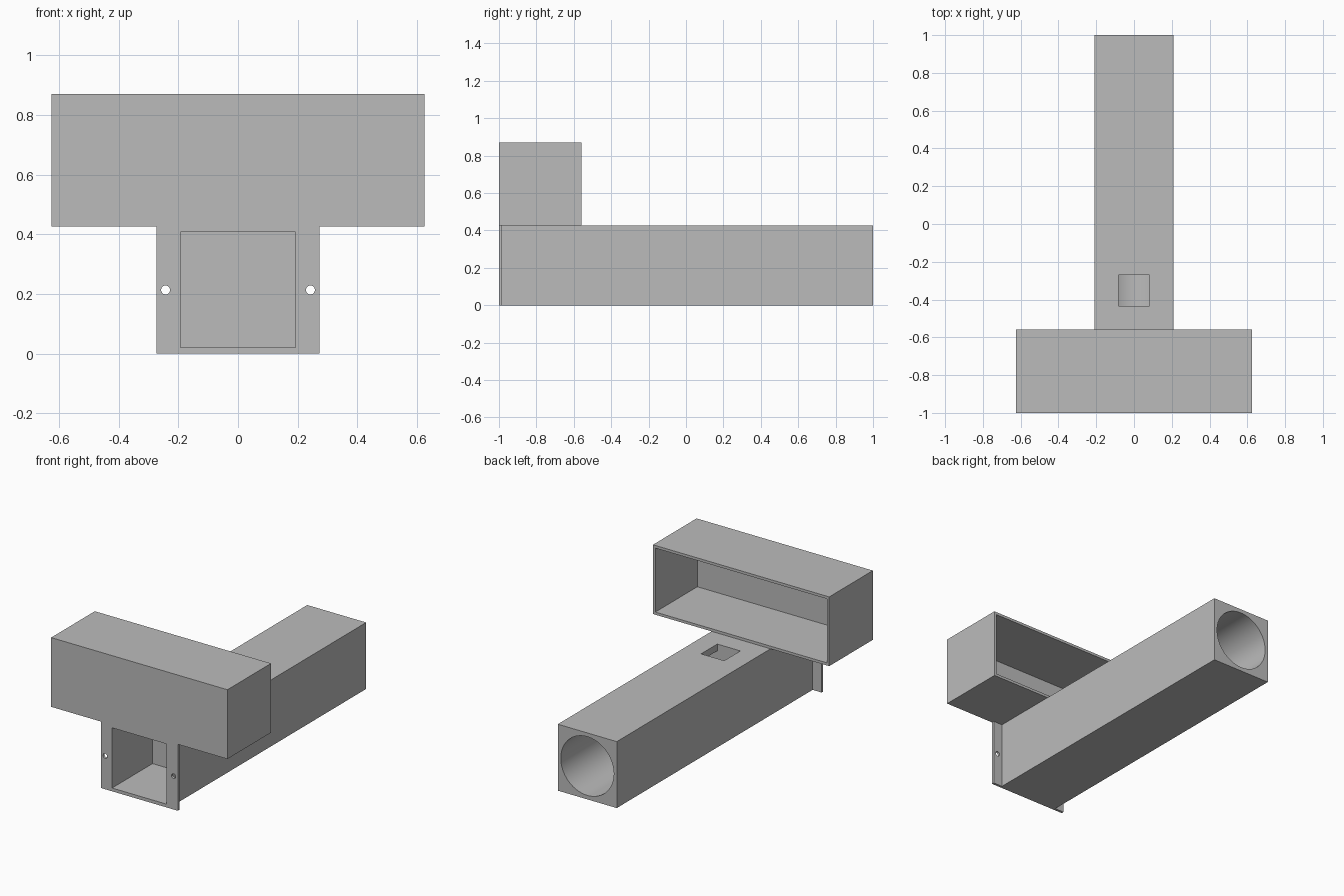
import bpy, bmesh, math
from mathutils import Matrix

if "Cube" in bpy.data.objects:
    bpy.data.objects.remove(bpy.data.objects["Cube"])

grey = bpy.data.materials.new("plain grey")
grey.diffuse_color = (0.5, 0.5, 0.5, 1)
grey.use_nodes = True
grey.node_tree.nodes["Principled BSDF"].inputs["Base Color"].default_value = grey.diffuse_color


def finish(name, bm):
    mesh = bpy.data.meshes.new(name)
    bm.to_mesh(mesh)
    bm.free()
    mesh.materials.append(grey)
    obj = bpy.data.objects.new(name, mesh)
    bpy.context.collection.objects.link(obj)
    return obj


def block(name, x, y, z):
    """Block of half width x, spanning the y and z ranges."""
    bm = bmesh.new()
    bmesh.ops.create_cube(bm, size=1)
    for v in bm.verts:
        v.co = (v.co.x * 2 * x, y[0] + (v.co.y + 0.5) * (y[1] - y[0]),
                z[0] + (v.co.z + 0.5) * (z[1] - z[0]))
    return finish(name, bm)


def rod(name, x, z, r, y, sides):
    """Cylinder running along y."""
    bm = bmesh.new()
    turn = Matrix.Translation((x, (y[0] + y[1]) / 2, z)) @ Matrix.Rotation(math.pi / 2, 4, 'X')
    bmesh.ops.create_cone(bm, cap_ends=True, segments=sides, radius1=r, radius2=r,
                          depth=y[1] - y[0], matrix=turn)
    return finish(name, bm)


def cut(obj, cutters):
    for c in cutters:
        mod = obj.modifiers.new("cut", 'BOOLEAN')
        mod.operation = 'DIFFERENCE'
        mod.solver = 'EXACT'
        mod.object = c
    bpy.context.view_layer.objects.active = obj
    obj.select_set(True)
    for mod in list(obj.modifiers):
        bpy.ops.object.modifier_apply(modifier=mod.name)
    bpy.ops.object.shade_smooth_by_angle(angle=math.radians(30))
    obj.select_set(False)
    for c in cutters:
        bpy.data.objects.remove(c)


H = 0.426     # tube height
MID = 0.2135  # tube axis height
W = 0.017     # wall thickness

# Long tube: square pocket in front, round bore from the back, port in the top
tube = block("long_tube", 0.209, (-0.984, 1), (0, H))
cut(tube, [block("pocket_cutter", 0.193, (-1.1, -0.59), (0.021, 0.407)),
           rod("bore_cutter", 0, MID, 0.188, (-0.434, 1.1), 96),
           block("port_cutter", 0.082, (-0.434, -0.27), (MID, 0.6))])

# Front flange with the pocket opening and two screw holes
flange = block("front_flange", 0.273, (-1, -0.984), (0, H))
cut(flange, [block("opening_cutter", 0.193, (-1.1, -0.9), (0.021, 0.407))]
    + [rod("screw_cutter", s * 0.2425, MID, 0.015, (-1.1, -0.9), 32) for s in (-1, 1)])

# Wide box on top, open at the back
box = block("wide_box", 0.625, (-1, -0.558), (H, 0.87))
cut(box, [block("box_cutter", 0.625 - W, (-1 + W, -0.4), (H + W, 0.87 - W))])
